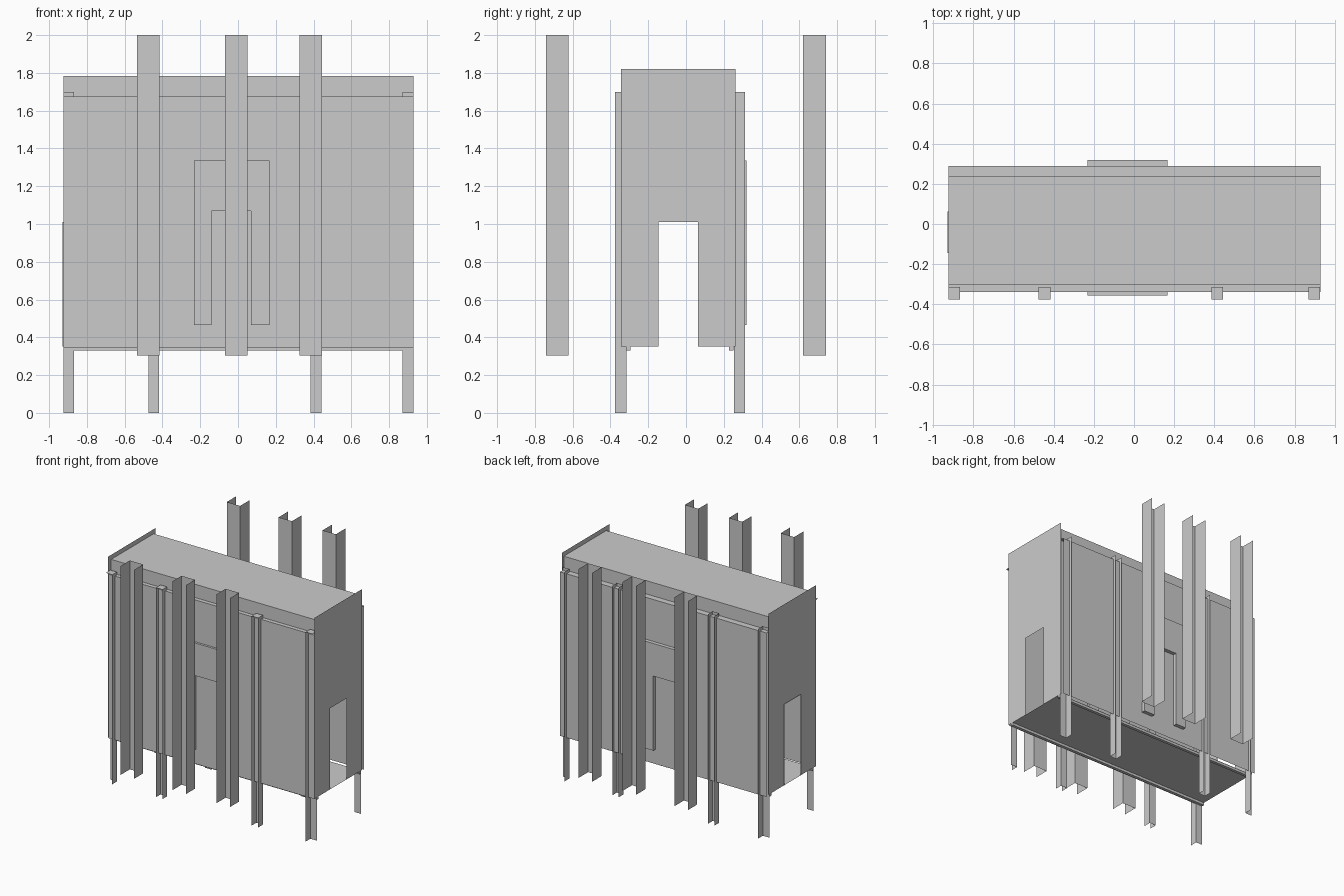
import bpy

cube = bpy.data.objects.get("Cube")
if cube:
    bpy.data.objects.remove(cube, do_unlink=True)

grey = bpy.data.materials.new("plain_grey")
grey.use_nodes = True
grey.diffuse_color = (0.6, 0.6, 0.6, 1)
grey.node_tree.nodes["Principled BSDF"].inputs["Base Color"].default_value = (0.6, 0.6, 0.6, 1)

RIGHT, LEFT = -0.925, 0.929            # cabin ends
FLOOR, EAVE, ROOF = 0.345, 1.675, 1.783


def make(name, verts, faces):
    mesh = bpy.data.meshes.new(name)
    mesh.from_pydata(verts, [], faces)
    mesh.materials.append(grey)
    ob = bpy.data.objects.new(name, mesh)
    bpy.context.collection.objects.link(ob)
    return ob


def sheet(name, path, place):
    """Sweep an open 2D path between two ends; place(p, end) gives a 3D point."""
    n = len(path)
    verts = [place(p, end) for end in (0, 1) for p in path]
    return make(name, verts, [(i, i + 1, n + i + 1, n + i) for i in range(n - 1)])


def along_x(name, path):
    return sheet(name, path, lambda p, e: ((RIGHT, LEFT)[e], p[0], p[1]))


def upright(name, path, z0, z1):
    return sheet(name, path, lambda p, e: (p[0], p[1], (z0, z1)[e]))


def box(name, x0, x1, y0, y1, z0, z1):
    verts = [(x, y, z) for x in (x0, x1) for y in (y0, y1) for z in (z0, z1)]
    return make(name, verts, [(0, 1, 3, 2), (4, 6, 7, 5), (0, 4, 5, 1),
                              (2, 3, 7, 6), (0, 2, 6, 4), (1, 5, 7, 3)])


# Cabin shell: walls step in at the eave to a narrower roof
along_x("front_wall", [(-0.338, FLOOR), (-0.338, EAVE), (-0.305, EAVE), (-0.305, ROOF)])
along_x("back_wall", [(0.29, FLOOR), (0.29, EAVE), (0.24, EAVE), (0.24, ROOF)])
along_x("roof", [(-0.305, ROOF), (0.24, ROOF)])
along_x("floor", [(-0.317, 0.352), (0.252, 0.352)])

# Floor rails
for name, y in (("front_rail", -0.317), ("back_rail", 0.227)):
    box(name, RIGHT, LEFT, y, y + 0.024, 0.331, 0.351)

# End walls with a doorway
door = [(-0.145, 0.352), (-0.145, 1.01), (0.063, 1.01), (0.063, 0.352)]
outer = [(-0.344, 0.352), (-0.344, 1.82), (0.261, 1.82), (0.261, 0.352)]
for name, x in (("right_end_wall", RIGHT), ("left_end_wall", LEFT)):
    make(name, [(x, y, z) for y, z in outer + door],
         [(0, 1, 5, 4), (1, 2, 6, 5), (2, 3, 7, 6)])
sheet("doorway_trim", door, lambda p, e: (RIGHT - 0.005 * e, p[0], p[1]))

# Legs and freestanding posts, on both long sides
for side, web, tip, post_web, post_tip in (("front", -0.315, -0.375, -0.623, -0.74),
                                           ("back", 0.253, 0.313, 0.62, 0.74)):
    for i, x in enumerate((-0.925, -0.475, 0.385, 0.87)):
        x1 = x + 0.058
        path = [(x, tip), (x, web), (x1, web), (x1, tip)]
        # Corner legs are angles with the flange on the inner side
        path = path[1:] if i == 0 else path[:3] if i == 3 else path
        upright(f"{side}_leg_{i + 1}", path, 0, 1.70)
        if side == "front":
            make(f"leg_cap_{i + 1}", [(x, web, 1.70), (x1, web, 1.70),
                                      (x1, tip, 1.70), (x, tip, 1.70)], [(0, 3, 2, 1)])
    for i, x in enumerate((-0.535, -0.07, 0.325)):
        x1 = x + 0.12
        upright(f"{side}_post_{i + 1}",
                [(x, post_tip), (x, post_web), (x1, post_web), (x1, post_tip)], 0.305, 2.0)

# Door surrounds on the long walls
for side, y0, y1 in (("front", -0.356, -0.32), ("back", 0.28, 0.32)):
    box(f"{side}_door_header", -0.232, 0.167, y0, y1, 1.07, 1.335)
    for jamb, x0, x1 in (("right", -0.232, -0.14), ("left", 0.07, 0.167)):
        box(f"{side}_door_{jamb}_jamb", x0, x1, y0, y1, 0.465, 1.07)
